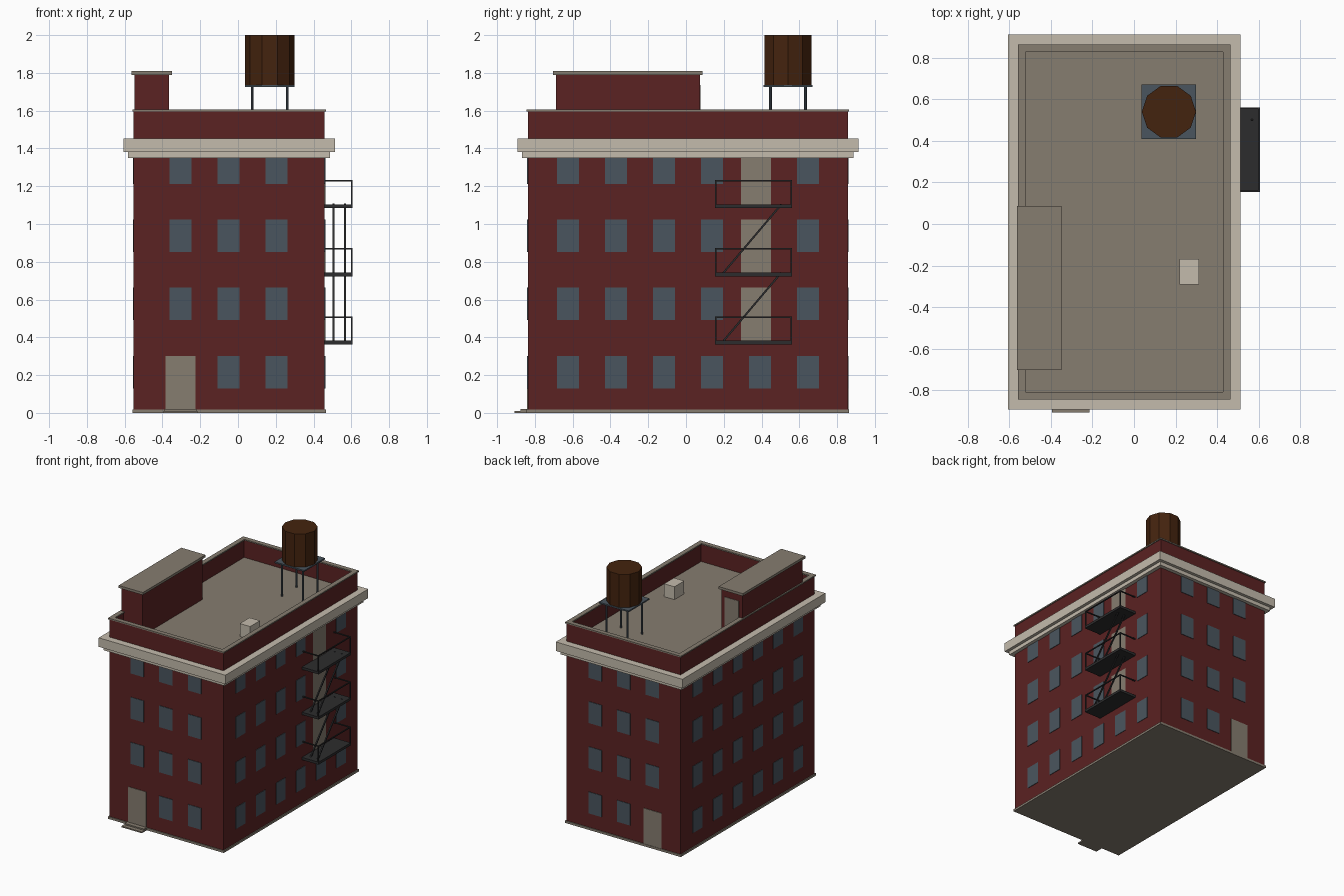
import bpy, bmesh, math
from mathutils import Vector, Matrix

if "Cube" in bpy.data.objects:
    bpy.data.objects.remove(bpy.data.objects["Cube"], do_unlink=True)


def material(name, r, g, b):
    col = [((c / 255 + 0.055) / 1.055) ** 2.4 for c in (r, g, b)] + [1.0]
    m = bpy.data.materials.new(name)
    m.use_nodes = True
    m.diffuse_color = col
    m.node_tree.nodes["Principled BSDF"].inputs["Base Color"].default_value = col
    return m


BRICK = material("brick red", 91, 34, 34)
STONE = material("grey stone", 134, 125, 112)
TRIM = material("pale trim", 196, 187, 172)
GLASS = material("slate blue", 74, 85, 94)
WOOD = material("dark wood", 68, 35, 14)
IRON = material("black iron", 44, 44, 45)

CX, CY = -0.047, 0.01          # plan centre of the building
HX, HY = 0.505, 0.847          # half sizes of the walls
ROOF, TOP = 1.455, 1.595
FLOOR = 0.361                  # storey height


def finish(bm, name, *mats):
    me = bpy.data.meshes.new(name)
    bmesh.ops.recalc_face_normals(bm, faces=bm.faces)
    bm.to_mesh(me)
    bm.free()
    for m in mats:
        me.materials.append(m)
    ob = bpy.data.objects.new(name, me)
    bpy.context.collection.objects.link(ob)
    return ob


def add_box(bm, lo, hi):
    lo, hi = Vector(lo), Vector(hi)
    mat = Matrix.Translation((lo + hi) / 2) @ Matrix.Diagonal((*(hi - lo), 1))
    return bmesh.ops.create_cube(bm, size=1, matrix=mat)["verts"]


def box(name, mat, lo, hi):
    bm = bmesh.new()
    add_box(bm, lo, hi)
    return finish(bm, name, mat)


def slab(name, mat, grow, z0, z1):
    return box(name, mat, (CX - HX - grow, CY - HY - grow, z0),
               (CX + HX + grow, CY + HY + grow, z1))


def add_bar(bm, a, b, t, sides=4):
    """Straight bar of thickness t from a to b."""
    a, b = Vector(a), Vector(b)
    d = b - a
    mat = (Matrix.Translation((a + b) / 2) @ d.to_track_quat("Z", "Y").to_matrix().to_4x4()
           @ Matrix.Rotation(math.pi / sides, 4, "Z"))
    r = t / 2 / math.cos(math.pi / sides)
    bmesh.ops.create_cone(bm, cap_ends=True, segments=sides, radius1=r, radius2=r,
                          depth=d.length, matrix=mat)


# Walls with a sunken roof behind the parapet
bm = bmesh.new()
add_box(bm, (CX - HX, CY - HY, 0.015), (CX + HX, CY + HY, TOP))
bm.normal_update()
top = max(bm.faces, key=lambda f: f.calc_center_median().z)
bmesh.ops.inset_region(bm, faces=[top], thickness=0.03)
well = bmesh.ops.extrude_face_region(bm, geom=[top])["geom"]
bmesh.ops.translate(bm, verts=[v for v in well if isinstance(v, bmesh.types.BMVert)],
                    vec=(0, 0, ROOF - TOP))
if top.is_valid:
    bm.faces.remove(top)
for f in bm.faces:
    if abs(f.calc_center_median().z - ROOF) < 0.001:
        f.material_index = 1
finish(bm, "walls", BRICK, STONE)

# Parapet coping frame
bm = bmesh.new()
ox, oy, w = HX + 0.007, HY + 0.007, 0.037
for s in (-1, 1):
    xs, ys = sorted((s * ox, s * (ox - w))), sorted((s * oy, s * (oy - w)))
    add_box(bm, (CX + xs[0], CY - oy, TOP), (CX + xs[1], CY + oy, TOP + 0.01))
    add_box(bm, (CX - ox + w, CY + ys[0], TOP), (CX + ox - w, CY + ys[1], TOP + 0.01))
finish(bm, "parapet_coping", STONE)

# Plinth and cornice, split into four strips so the roof well stays open
slab("plinth", STONE, 0.007, 0, 0.018)


def band(name, mat, grow, z0, z1):
    bm = bmesh.new()
    for s in (-1, 1):
        xs = sorted((s * HX, s * (HX + grow)))
        ys = sorted((s * HY, s * (HY + grow)))
        add_box(bm, (CX + xs[0], CY - HY - grow, z0), (CX + xs[1], CY + HY + grow, z1))
        add_box(bm, (CX - HX, CY + ys[0], z0), (CX + HX, CY + ys[1], z1))
    finish(bm, name, mat)


band("cornice_upper", TRIM, 0.055, 1.38, 1.452)
band("cornice_lower", TRIM, 0.03, 1.35, 1.38)


# Windows and doors as thin plates on each wall
def plate(bm, wall, c, z0, z1, w, t=0.004):
    axis, sign = wall
    half, centre = ((HX, CX), (HY, CY))[axis]
    d0, d1 = sorted((centre + sign * (half - 0.002), centre + sign * (half + t)))
    if axis == 0:
        add_box(bm, (d0, c - w / 2, z0), (d1, c + w / 2, z1))
    else:
        add_box(bm, (c - w / 2, d0, z0), (c + w / 2, d1, z1))


SPACING = 0.254
SIDE_COLS = [CY + SPACING * (i - 2.5) for i in range(6)]
END_COLS = [CX - 0.004 + SPACING * (i - 1) for i in range(3)]
glass, doors = bmesh.new(), bmesh.new()
for row in range(4):
    z = 0.13 + FLOOR * row
    for sign in (-1, 1):
        for i, c in enumerate(SIDE_COLS):
            if sign > 0 and i == 4 and row:
                plate(doors, (0, 1), 0.37, FLOOR * row + 0.018, z + 0.172, 0.16)
            else:
                plate(glass, (0, sign), c, z, z + 0.172, 0.117)
        for i, c in enumerate(END_COLS):
            if i == 0 and row == 0:
                plate(doors, (1, sign), c, 0.018, z + 0.172, 0.16)
            else:
                plate(glass, (1, sign), c, z, z + 0.172, 0.117)
finish(glass, "windows", GLASS)
finish(doors, "doors", STONE)

# Front door steps
dx = END_COLS[0]
box("lower_step", STONE, (dx - 0.09, -0.907, 0), (dx + 0.09, CY - HY, 0.01))
box("upper_step", STONE, (dx - 0.085, -0.875, 0.01), (dx + 0.085, CY - HY, 0.02))

# Stair bulkhead on the roof
box("bulkhead", BRICK, (-0.549, -0.689, ROOF), (-0.364, 0.073, 1.79))
box("bulkhead_roof", STONE, (-0.563, -0.703, 1.79), (-0.349, 0.087, 1.81))
box("bulkhead_door", STONE, (-0.52, 0.07, ROOF), (-0.393, 0.077, 1.735))

# Roof vent
box("roof_vent", TRIM, (0.22, -0.292, ROOF), (0.312, -0.168, 1.558))

# Water tank on a four-legged stand
TX, TY = 0.168, 0.54
bm = bmesh.new()
bmesh.ops.create_cone(bm, cap_ends=True, segments=10, radius1=0.13, radius2=0.13, depth=0.265,
                      matrix=Matrix.Translation((TX, TY, 1.8675)) @ Matrix.Rotation(math.pi / 2, 4, "Z"))
# one corner must point along x
bmesh.ops.rotate(bm, verts=bm.verts, cent=(TX, TY, 0),
                 matrix=Matrix.Rotation(-math.atan2(max(bm.verts, key=lambda v: v.co.x).co.y - TY, 0.13), 3, "Z"))
finish(bm, "water_tank", WOOD)
bm = bmesh.new()
add_box(bm, (TX - 0.131, TY - 0.131, 1.724), (TX + 0.131, TY + 0.131, 1.735))
for sx in (-1, 1):
    for sy in (-1, 1):
        x, y = TX + sx * 0.093, TY + sy * 0.093
        add_bar(bm, (x, y, ROOF), (x, y, 1.724), 0.014, 8)
finish(bm, "tank_stand", GLASS)

# Fire escape: landings, railings and stair stringers
X0, X1, Y0, Y1 = CX + HX, 0.605, 0.153, 0.561
RAIL = 0.008
landings, rails, stairs = bmesh.new(), bmesh.new(), bmesh.new()
for n in (1, 2, 3):
    z = FLOOR * n + 0.001
    deck, rail = z + 0.02, z + 0.145
    add_box(landings, (X0, Y0, z), (X1, Y1, deck))
    xo, ya, yb = X1 - RAIL / 2, Y0 + RAIL / 2, Y1 - RAIL / 2
    add_bar(rails, (xo, Y0, rail), (xo, Y1, rail), RAIL)
    for y in (ya, yb):
        add_bar(rails, (X0, y, rail), (X1, y, rail), RAIL)
        add_bar(rails, (xo, y, deck), (xo, y, rail), RAIL)
    if n < 3:
        for x in (0.505, 0.567):
            add_bar(stairs, (x, 0.195, deck - 0.005), (x, 0.505, deck + FLOOR), 0.01)
finish(landings, "fire_escape_landings", IRON)
finish(rails, "fire_escape_rails", IRON)
finish(stairs, "fire_escape_stairs", IRON)
